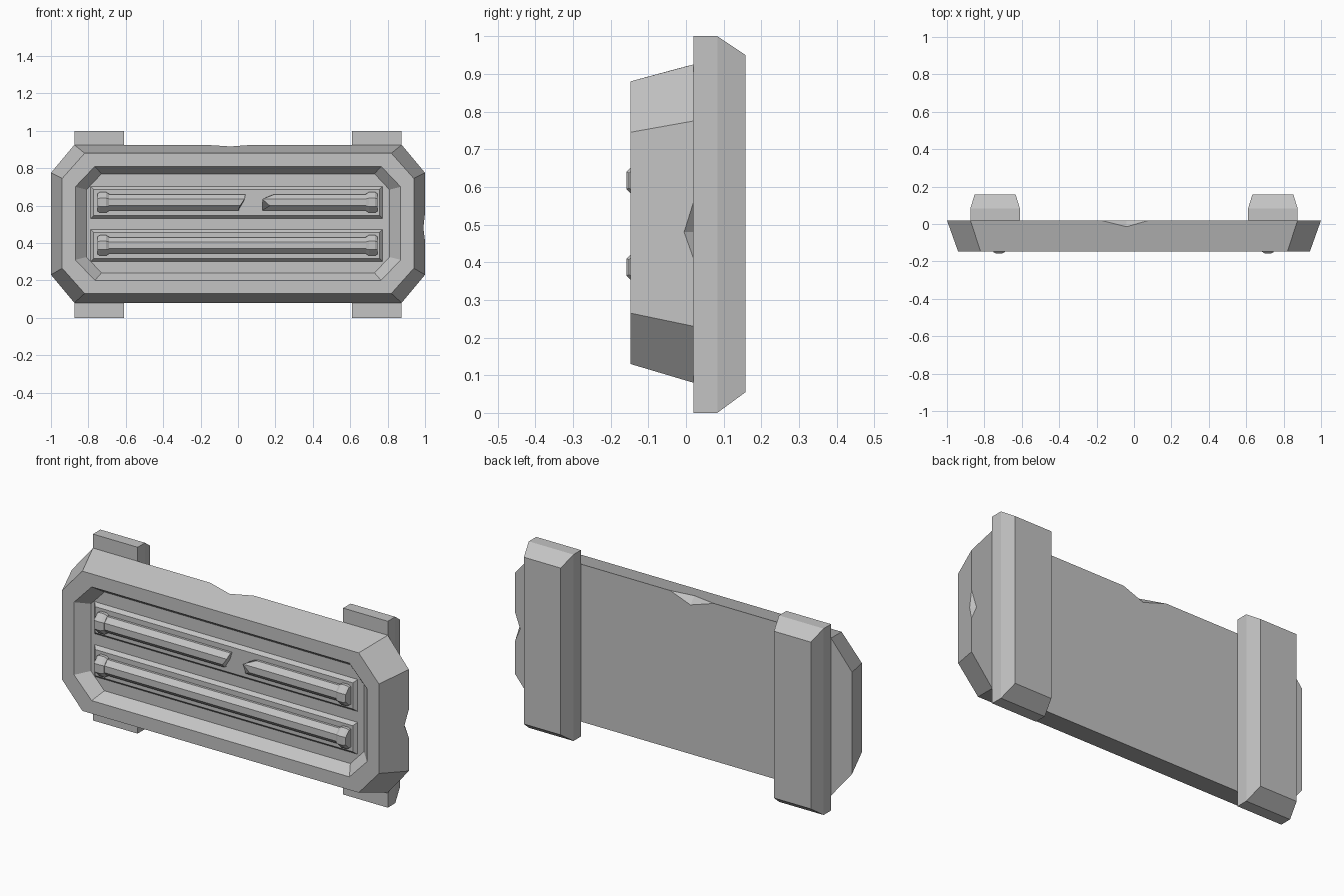
import bpy, bmesh, math
from mathutils import Vector

if "Cube" in bpy.data.objects:
    bpy.data.objects.remove(bpy.data.objects["Cube"], do_unlink=True)

grey = bpy.data.materials.new("plain_grey")
grey.use_nodes = True
colour = (0.55, 0.55, 0.55, 1)
grey.diffuse_color = colour
grey.node_tree.nodes["Principled BSDF"].inputs["Base Color"].default_value = colour


def finish(name, bm):
    """Turn a bmesh into a flat-shaded grey object."""
    bmesh.ops.recalc_face_normals(bm, faces=bm.faces)
    mesh = bpy.data.meshes.new(name)
    bm.to_mesh(mesh)
    bm.free()
    mesh.materials.append(grey)
    obj = bpy.data.objects.new(name, mesh)
    bpy.context.collection.objects.link(obj)
    return obj


def bridge(bm, a, b):
    for i in range(len(a)):
        j = (i + 1) % len(a)
        bm.faces.new((a[i], a[j], b[j], b[i]))


def loft(name, rings):
    """Closed solid through a list of equal-length point rings."""
    bm = bmesh.new()
    loops = [[bm.verts.new(p) for p in ring] for ring in rings]
    for a, b in zip(loops, loops[1:]):
        bridge(bm, a, b)
    bm.faces.new(loops[0])
    bm.faces.new(loops[-1])
    return finish(name, bm)


def octagon(y, half_w, z0, z1, cut_x, cut_z):
    """Corner-cut rectangle; side 0 is the top, side 2 the +x side."""
    w, c = half_w, half_w - cut_x
    return [(-c, y, z1), (c, y, z1), (w, y, z1 - cut_z), (w, y, z0 + cut_z),
            (c, y, z0), (-c, y, z0), (-w, y, z0 + cut_z), (-w, y, z1 - cut_z)]


def rectangle(y, x0, x1, z0, z1):
    return [(x0, y, z0), (x1, y, z0), (x1, y, z1), (x0, y, z1)]


# Housing: tapered octagonal tray with chipped rear edges
BACK, FRONT, FLOOR = 0.02, -0.148, -0.09
bm = bmesh.new()
back, front, rim, floor = [
    [bm.verts.new(p) for p in octagon(*args)] for args in (
        (BACK, 1.0, 0.08, 0.925, 0.125, 0.15),
        (FRONT, 0.94, 0.13, 0.88, 0.12, 0.135),
        (FRONT, 0.87, 0.20, 0.81, 0.105, 0.11),
        (FLOOR, 0.81, 0.24, 0.77, 0.08, 0.085))]
# each chip: start, end, point on the side, point on the back
chips = {
    0: [(-0.18, BACK, 0.925), (0.08, BACK, 0.925), (-0.04, -0.015, 0.916), (-0.04, BACK, 0.88)],
    2: [(1, BACK, 0.56), (1, BACK, 0.41), (0.991, -0.005, 0.48), (0.97, BACK, 0.48)],
}
back_outline = []
for i in range(8):
    j = (i + 1) % 8
    back_outline.append(back[i])
    edge = [back[i]]
    if i in chips:
        a, b, side, rear = [bm.verts.new(p) for p in chips[i]]
        bm.faces.new((a, side, rear))
        bm.faces.new((side, b, rear))
        back_outline += [a, rear, b]
        edge += [a, side, b]
    bm.faces.new(edge + [back[j], front[j], front[i]])
bm.faces.new(back_outline)
bridge(bm, front, rim)
bridge(bm, rim, floor)
bm.faces.new(floor)
finish("housing", bm)

# Mounting straps on the back
for side, sx in (("left", 1), ("right", -1)):
    x0, x1 = sorted((sx * 0.61, sx * 0.875))
    loft(side + "_mounting_strap", [
        rectangle(BACK, x0, x1, 0, 1),
        rectangle(0.083, x0, x1, 0, 1),
        rectangle(0.158, x0 + 0.023, x1 - 0.023, 0.055, 0.95)])


def tube_ring(x, radius, z, offsets=(0,) * 8):
    """Eight-sided ring across x; offsets push points along the tube."""
    r = radius / math.cos(math.pi / 8)
    ring = []
    for k, dx in enumerate(offsets):
        t = (k + 0.5) * math.pi / 4
        ring.append((x + dx, -0.103 + r * math.cos(t), z + r * math.sin(t)))
    return ring


def tube(name, x0, x1, z, start=(0,) * 8, end=(0,) * 8):
    loft(name, [tube_ring(x0, 0.043, z, start), tube_ring(x1, 0.043, z, end)])


# Backing plates and end caps for the two tubes
for row, z in (("upper", 0.617), ("lower", 0.387)):
    loft(row + "_backing_plate", [
        rectangle(FLOOR + 0.002, -0.79, 0.775, z - 0.0875, z + 0.0875),
        rectangle(-0.108, -0.772, 0.757, z - 0.07, z + 0.07)])
    for side, sx, cx in (("left", 1, 0.745), ("right", -1, -0.75)):
        loft(f"{row}_{side}_end_cap", [
            tube_ring(cx, 0.048, z),
            tube_ring(cx - sx * 0.012, 0.055, z),
            tube_ring(cx - sx * 0.045, 0.055, z),
            tube_ring(cx - sx * 0.06, 0.046, z)])

# Whole lower tube, and the upper tube snapped into two jagged pieces
tube("lower_tube", -0.74, 0.735, 0.387)
tube("upper_tube_long_piece", -0.74, 0.02, 0.617,
     end=(0, 0.02, 0.02, 0.015, -0.01, -0.02, 0, 0))
tube("upper_tube_short_piece", 0.15, 0.735, 0.617,
     start=(0, 0.04, 0.045, -0.02, 0.02, -0.02, 0, 0))
